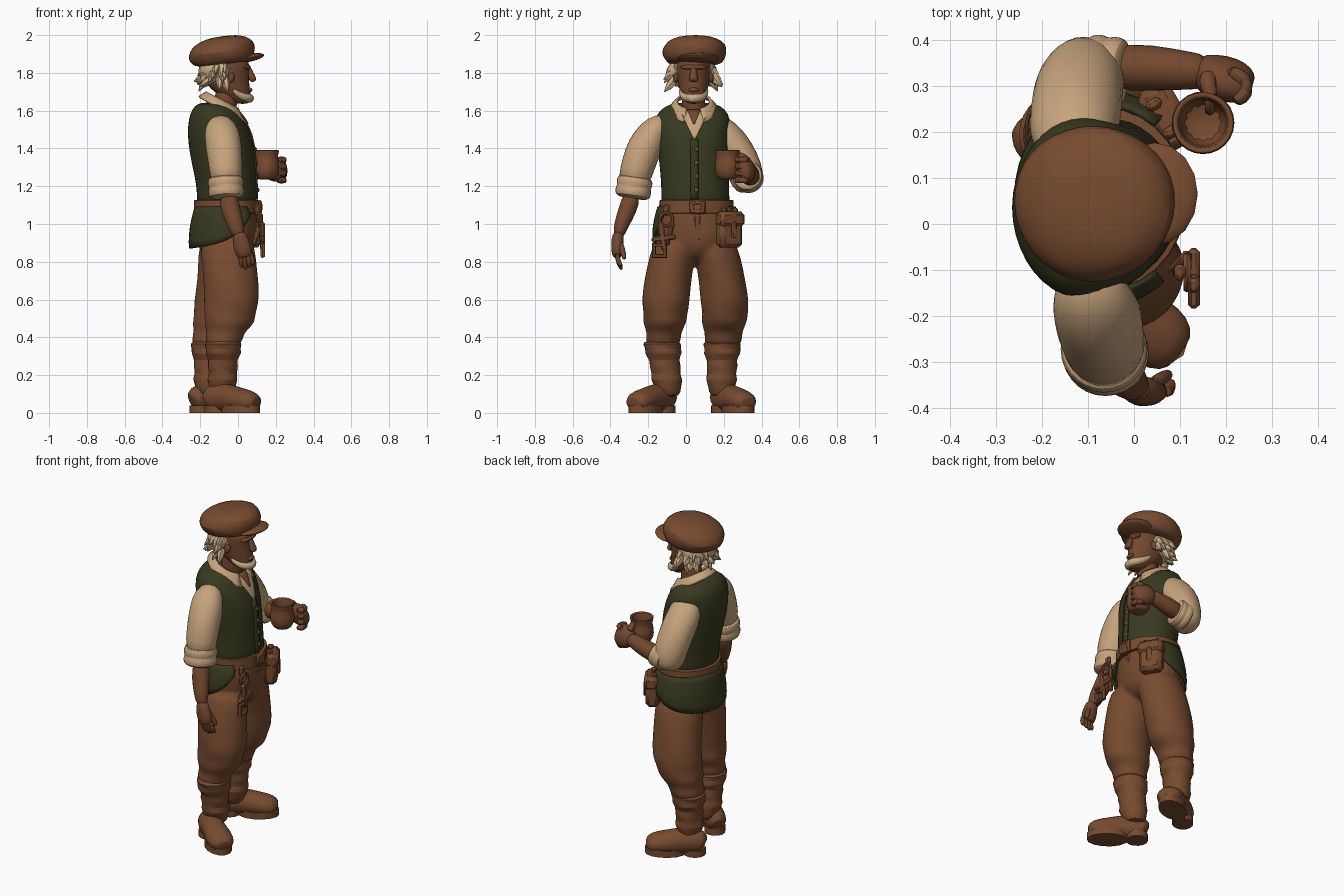
import bpy, bmesh, random
from math import sin, cos, pi, radians
from mathutils import Vector, Matrix, Quaternion, Euler
from mathutils.bvhtree import BVHTree

random.seed(4)
default_cube = bpy.data.objects.get("Cube")
if default_cube:
    bpy.data.objects.remove(default_cube, do_unlink=True)
parts = []


def material(name, colour):
    mat = bpy.data.materials.new(name)
    mat.use_nodes = True
    mat.diffuse_color = (*colour, 1)
    mat.node_tree.nodes["Principled BSDF"].inputs["Base Color"].default_value = (*colour, 1)
    return mat


brown = material("leather brown", (.185, .07, .029))
skin = material("tanned skin", (.168, .063, .028))
cream = material("cream linen", (.57, .37, .205))
hair_colour = material("pale hair", (.56, .4, .23))
green = material("dark green wool", (.04, .041, .0145))


def finish(name, bm, mat, subdivide=0, bevel=0, thickness=0):
    bmesh.ops.recalc_face_normals(bm, faces=bm.faces)
    mesh = bpy.data.meshes.new(name)
    bm.to_mesh(mesh)
    bm.free()
    mesh.materials.append(mat)
    obj = bpy.data.objects.new(name, mesh)
    bpy.context.collection.objects.link(obj)
    if thickness:
        solid = obj.modifiers.new("thickness", "SOLIDIFY")
        solid.thickness, solid.offset = thickness, 0
    if bevel:
        obj.modifiers.new("bevel", "BEVEL").width = bevel
    if subdivide:
        obj.modifiers.new("smooth", "SUBSURF").levels = subdivide
        obj.modifiers["smooth"].render_levels = subdivide
    parts.append(obj)
    return obj


def loft(name, mat, rings, follow=False, sides=14, rumple=0, subdivide=1, place=None):
    """Skin over elliptical rings (x, y, z, radius, [second radius])."""
    bm = bmesh.new()
    centres = [Vector(r[:3]) for r in rings]
    previous = None
    for i, ring in enumerate(rings):
        turn = Quaternion()
        if follow:
            along = centres[min(i + 1, len(rings) - 1)] - centres[max(i - 1, 0)]
            turn = Vector((0, 0, 1)).rotation_difference(along)
        loop = []
        for k in range(sides):
            a = 2 * pi * k / sides
            fold = 1 + rumple * sin(3 * a + 2.3 * i)
            offset = Vector((ring[3] * cos(a), ring[-1] * sin(a), 0)) * fold
            loop.append(bm.verts.new(centres[i] + turn @ offset))
        if previous:
            for k in range(sides):
                n = (k + 1) % sides
                bm.faces.new((previous[k], previous[n], loop[n], loop[k]))
        else:
            bm.faces.new(loop)
        previous = loop
    bm.faces.new(previous)
    if place:
        bm.transform(place)
    return finish(name, bm, mat, subdivide)


def limb(name, mat, rings, **options):
    return loft(name, mat, rings, follow=True, **options)


def sheet(name, mat, surface, columns, rows, thickness):
    bm = bmesh.new()
    grid = [[bm.verts.new(surface(2 * i / columns - 1, j / rows)) for i in range(columns + 1)]
            for j in range(rows + 1)]
    for low, high in zip(grid, grid[1:]):
        for i in range(columns):
            bm.faces.new((low[i], low[i + 1], high[i + 1], high[i]))
    return finish(name, bm, mat, thickness=thickness)


def placed(centre, size, turn=(0, 0, 0)):
    rotation = Euler([radians(t) for t in turn])
    return Matrix.LocRotScale(Vector(centre), rotation, Vector(size))


def ellipsoid(name, mat, centre, radii, turn=(0, 0, 0)):
    bm = bmesh.new()
    bmesh.ops.create_uvsphere(bm, u_segments=16, v_segments=10, radius=1,
                              matrix=placed(centre, radii, turn))
    return finish(name, bm, mat)


def box(name, mat, centre, size, turn=(0, 0, 0), bevel=.008):
    bm = bmesh.new()
    bmesh.ops.create_cube(bm, size=1, matrix=placed(centre, size, turn))
    return finish(name, bm, mat, bevel=bevel)


def hoop(name, mat, centre, radius, tube, segments=14):
    """Ring standing upright and facing forward."""
    def surface(u, v):
        a, b = pi * u + pi / 4, 2 * pi * v
        r = radius + tube * cos(b)
        return Vector(centre) + Vector((tube * sin(b), r * cos(a), r * sin(a)))
    return sheet(name, mat, surface, segments, 6, 0)


# Boots: shaft with slouched folds, foot, sole and heel
def boot(side, x, y, toe_out, shaft_y, lean):
    place = Matrix.Translation((x, y, 0)) @ Matrix.Rotation(radians(toe_out), 4, "Z")
    limb(side + "_boot_foot", brown, [
        (-.1, 0, .065, .035, .035), (-.085, 0, .075, .065, .058), (-.02, 0, .085, .082, .066),
        (.06, 0, .076, .074, .068), (.14, 0, .066, .064, .08), (.2, 0, .058, .057, .074),
        (.235, 0, .05, .033, .045)], place=place)
    for part, middle, length, width in (("sole", .125, .116, .074), ("heel", -.04, .063, .059)):
        loft(side + "_boot_" + part, brown, [(middle, 0, h, length, width) for h in (0, .04)],
             subdivide=0, place=place)
    folds = [(.08, .066), (.14, .07), (.18, .09), (.205, .074), (.25, .088), (.28, .077),
             (.315, .104), (.34, .094), (.365, .108), (.385, .088)]
    loft(side + "_boot_shaft", brown,
         [(x + .02 * h, shaft_y + lean * h, h, r * .97, r) for h, r in folds], rumple=.045)


boot("right", -.085, -.14, -37, -.08, -.125)
boot("left", -.16, .213, 30, .185, .02)

# Trousers: baggy legs gathered over the boots, blended into the hips
right_leg = loft("right_trouser_leg", brown, [
    (-.08, -.125, .34, .085), (-.075, -.122, .39, .105, .1), (-.065, -.115, .425, .1, .09),
    (-.045, -.112, .475, .142, .122), (-.045, -.11, .52, .136, .117), (-.03, -.107, .58, .152, .132),
    (-.04, -.097, .7, .15, .129), (-.05, -.075, .83, .15, .125), (-.055, -.045, .94, .145, .12)],
    rumple=.045)
left_leg = loft("left_trouser_leg", brown, [
    (-.15, .192, .34, .09), (-.145, .197, .39, .108), (-.135, .198, .425, .098),
    (-.11, .203, .475, .14, .127), (-.1, .205, .52, .136, .122), (-.085, .208, .58, .152, .134),
    (-.075, .193, .7, .147, .127), (-.065, .165, .83, .15, .125), (-.06, .14, .94, .145, .12)],
    rumple=.045)
trousers = loft("trousers", brown, [
    (-.06, .058, .79, .06, .04), (-.06, .058, .83, .13, .14), (-.06, .058, .9, .16, .208),
    (-.06, .058, 1, .164, .217), (-.06, .056, 1.07, .158, .2), (-.06, .055, 1.11, .15, .18)],
    sides=20)
with bpy.context.temp_override(active_object=trousers, object=trousers,
                               selected_editable_objects=[trousers, right_leg, left_leg]):
    bpy.ops.object.join()
parts = [trousers if p == right_leg else p for p in parts if p not in (left_leg, trousers)]
blend = trousers.modifiers.new("blend", "REMESH")
blend.mode, blend.voxel_size, blend.use_smooth_shade = "VOXEL", .012, True
trousers.modifiers.new("soften", "SMOOTH").iterations = 5
box("trouser_fly", brown, (.09, .06, .98), (.02, .035, .14), (0, 5, 0))

# Vest body, rear tail, shirt front and buttons
vest = loft("vest", green, [
    (-.06, .05, 1.09, .155, .178), (-.058, .05, 1.12, .162, .185), (-.06, .048, 1.2, .16, .18),
    (-.075, .045, 1.31, .17, .187), (-.09, .037, 1.43, .178, .194), (-.107, .035, 1.52, .162, .204),
    (-.12, .035, 1.585, .135, .195), (-.133, .038, 1.625, .1, .15), (-.135, .04, 1.645, .06, .09)],
    sides=20)


def tail_surface(u, v):
    a = pi + 2.25 * u
    top, bottom = 1.09, .87 + .07 * u * u + .1 * u ** 6
    flare = sin(pi * .6 * v)
    return (-.06 + (.165 + .03 * flare) * cos(a), .056 + (.202 + .026 * flare) * sin(a),
            top + (bottom - top) * v)


sheet("vest_tail", green, tail_surface, 28, 6, .012)
bpy.context.view_layer.update()
vest_tree = BVHTree.FromObject(vest, bpy.context.evaluated_depsgraph_get())


def on_vest(y, z, lift):
    hit = vest_tree.ray_cast(Vector((1, y, z)), Vector((-1, 0, 0)))[0]
    return Vector((hit.x + lift if hit else -.05, y, z))


sheet("shirt_front", cream,
      lambda u, v: on_vest(.045 + u * (.004 + .075 * v), 1.45 + .15 * v, .005), 6, 6, .006)
sheet("open_neck", skin,
      lambda u, v: on_vest(.042 + u * (.004 + .03 * v), 1.53 + .075 * v, .01), 4, 4, .006)
sheet("vest_placket", green, lambda u, v: on_vest(.045 + .02 * u, 1.13 + .32 * v, .004), 2, 8, .008)
for i in range(4):
    spot = on_vest(.055, 1.18 + .072 * i, .008)
    ellipsoid("vest_button", brown, spot, (.008, .012, .012))

# Belt, buckle, pouch and hanging keys
loft("belt", brown, [(-.06, .055, h, r, r + .024) for h, r in
                     ((1.055, .16), (1.058, .174), (1.125, .172), (1.128, .16))],
     sides=28, subdivide=0)
box("belt_buckle", brown, (.115, .06, 1.09), (.022, .085, .075))
box("buckle_plate", brown, (.124, .06, 1.09), (.014, .05, .04))
hip_turn = (0, 0, 30)
box("pouch", brown, (.065, .23, .955), (.075, .135, .16), hip_turn, .02)
box("pouch_flap", brown, (.071, .234, 1.025), (.08, .147, .08), hip_turn, .018)
box("pouch_strap", brown, (.104, .254, .97), (.014, .03, .09), hip_turn)
for x, y in ((.08, .2), (.043, .26)):
    box("pouch_loop", brown, (x, y, 1.06), (.035, .025, .05), hip_turn)
hoop("key_ring", brown, (.115, -.105, 1.025), .035, .009)
box("key_hanger", brown, (.1, -.105, 1.075), (.025, .035, .06))
box("large_key_shaft", brown, (.13, -.125, .935), (.026, .032, .15), (8, 0, 0))
box("large_key_bar", brown, (.13, -.118, .925), (.026, .13, .03), (8, 0, 0))
hoop("large_key_bow", brown, (.13, -.14, .86), .042, .014, 4)
box("small_key_shaft", brown, (.1, -.085, .95), (.025, .025, .13), (-15, 15, 0))

# Hanging arm with rolled sleeve and open hand
limb("right_sleeve", cream, [
    (-.06, -.28, 1.2, .085), (-.065, -.265, 1.28, .09), (-.07, -.235, 1.37, .096),
    (-.08, -.2, 1.44, .1, .092), (-.093, -.155, 1.51, .09, .08), (-.1, -.09, 1.545, .05)],
    rumple=.04)
cuff_profile = [(0, .07), (.01, .096), (.045, .1), (.06, .09), (.075, .1), (.11, .096), (.12, .07)]
limb("right_cuff", cream, [(-.06 - .06 * t, -.285 + .15 * t, 1.135 + t, r) for t, r in cuff_profile])
limb("right_forearm", skin, [
    (.005, -.358, .93, .035, .03), (-.01, -.346, .99, .043, .039), (-.04, -.31, 1.07, .055, .05),
    (-.055, -.28, 1.17, .05)])
limb("right_palm", skin, [(.04, -.362, .82, .037, .024), (.027, -.366, .86, .05, .033),
                          (.012, -.362, .92, .042, .034), (.005, -.356, .96, .032, .028)])
for i in range(4):
    x = .01 + .02 * i
    limb("right_finger", skin, [(x + .012, -.338, .755 + .012 * abs(i - 1), .009),
                                (x + .008, -.356, .79, .015), (x, -.368, .85, .016)], sides=8)
limb("right_thumb", skin, [(.077, -.325, .81, .01), (.07, -.33, .84, .016),
                           (.035, -.35, .91, .018)], sides=8)

# Bent arm, fist and mug
limb("left_sleeve", cream, [
    (-.105, .34, 1.17, .05), (-.105, .328, 1.21, .09), (-.115, .308, 1.3, .098),
    (-.125, .268, 1.38, .1), (-.13, .222, 1.45, .104, .092), (-.13, .175, 1.515, .092, .075),
    (-.125, .11, 1.545, .05)], rumple=.04)
limb("left_cuff", cream, [(-.11 + .75 * t, .336 - .1 * t, 1.235 + .2 * t, r * .84)
                          for t, r in cuff_profile])
limb("left_forearm", skin, [(-.06, .34, 1.24, .055), (.04, .34, 1.265, .052),
                            (.12, .333, 1.285, .042), (.16, .33, 1.295, .04)])
limb("left_fist", skin, [(.13, .332, 1.293, .038), (.17, .325, 1.29, .066, .046),
                         (.21, .312, 1.29, .074, .05), (.245, .3, 1.29, .062, .038),
                         (.256, .295, 1.29, .03, .02)])
for i in range(4):
    z = 1.232 + .036 * i
    limb("left_finger", skin, [(.2, .335, z, .018), (.246, .315, z, .022), (.249, .285, z, .021),
                               (.215, .262, z, .017)], sides=8)
limb("left_thumb", skin, [(.16, .33, 1.33, .022), (.16, .3, 1.36, .02), (.17, .27, 1.37, .015)], sides=8)
loft("mug", brown, [(.15, .22, h, r) for h, r in (
    (1.235, .04), (1.24, .052), (1.27, .071), (1.31, .073), (1.35, .062), (1.37, .066), (1.392, .073),
    (1.392, .056), (1.35, .05), (1.28, .052))], sides=12)
hoop("mug_handle", brown, (.165, .285, 1.305), .038, .012)

# Neck, collar, head and face
limb("neck", skin, [(-.085, .04, 1.5, .07), (-.075, .04, 1.58, .066), (-.06, .04, 1.68, .06),
                    (-.06, .04, 1.73, .06)])


def collar_surface(u, v):
    a = pi + 2.72 * u
    spread = .086 + .04 * v
    return (-.08 + spread * cos(a), .04 + spread * sin(a),
            1.652 - .045 * cos(a) - v * (.05 + .025 * cos(a)))


sheet("shirt_collar", cream, collar_surface, 24, 3, .012)
loft("head", skin, [
    (.025, .04, 1.635, .03), (.01, .04, 1.655, .06, .05), (-.025, .04, 1.69, .095, .07),
    (-.055, .04, 1.74, .118, .085), (-.065, .04, 1.79, .125, .093), (-.065, .04, 1.825, .133, .095),
    (-.075, .04, 1.9, .13, .095)])
limb("nose", skin, [(.08, .04, 1.752, .01, .018), (.08, .04, 1.764, .022, .028),
                    (.065, .04, 1.795, .018, .02), (.055, .04, 1.835, .012, .013)], sides=10)
ellipsoid("brow", skin, (.045, .04, 1.83), (.022, .07, .015))
ellipsoid("lips", skin, (.062, .04, 1.71), (.014, .028, .012))
beard_half = [(-.03, .072, 1.715, .01), (.0, .06, 1.685, .018), (.04, .043, 1.668, .024),
              (.065, .015, 1.665, .026)]
limb("beard", hair_colour, [(x, .04 - y, z, r) for x, y, z, r in beard_half]
     + [(x, .04 + y, z, r) for x, y, z, r in reversed(beard_half)], sides=10)
for side in (-1, 1):
    ellipsoid("ear", skin, (-.035, .04 + side * .094, 1.775), (.018, .012, .027), (0, 15, side * -25))

# Hair with ragged tufts around the sides and back
ellipsoid("hair_base", hair_colour, (-.105, .04, 1.81), (.105, .118, .088))
for i in range(46):
    a = pi + random.uniform(-1.95, 1.95)
    z = random.uniform(1.76, 1.85)
    reach = random.uniform(.125, .16)
    root = Vector((-.085 + .085 * cos(a), .04 + .1 * sin(a), z))
    tip = Vector((-.085 + (reach - .01) * cos(a), .04 + reach * sin(a), z - random.uniform(.03, .07)))
    limb("hair_tuft", hair_colour, [(*tip, .002), (*tip.lerp(root, .5), .018, .022), (*root, .024)],
         sides=6, subdivide=0)

# Flat cap with a soft crown tipped back, and a short peak
tip_back = (Matrix.Translation((-.085, 0, 1.91)) @ Matrix.Rotation(radians(-7), 4, "Y")
            @ Matrix.Translation((.085, 0, -1.91)))
loft("cap_crown", brown, [
    (-.08, .045, 1.845, .125, .12), (-.085, .045, 1.852, .155, .145), (-.088, .045, 1.875, .172, .163),
    (-.088, .045, 1.91, .184, .177), (-.078, .047, 1.95, .168, .165), (-.07, .048, 1.978, .125, .128),
    (-.065, .048, 1.994, .06, .06)], sides=18, rumple=.03, place=tip_back)
ellipsoid("cap_peak", brown, (.045, .065, 1.878), (.095, .112, .022), (0, -10, 0))

# Smooth shading that keeps hard edges
bpy.ops.object.select_all(action="DESELECT")
for part in parts:
    part.select_set(True)
bpy.context.view_layer.objects.active = parts[0]
bpy.ops.object.shade_smooth_by_angle(angle=radians(45))
